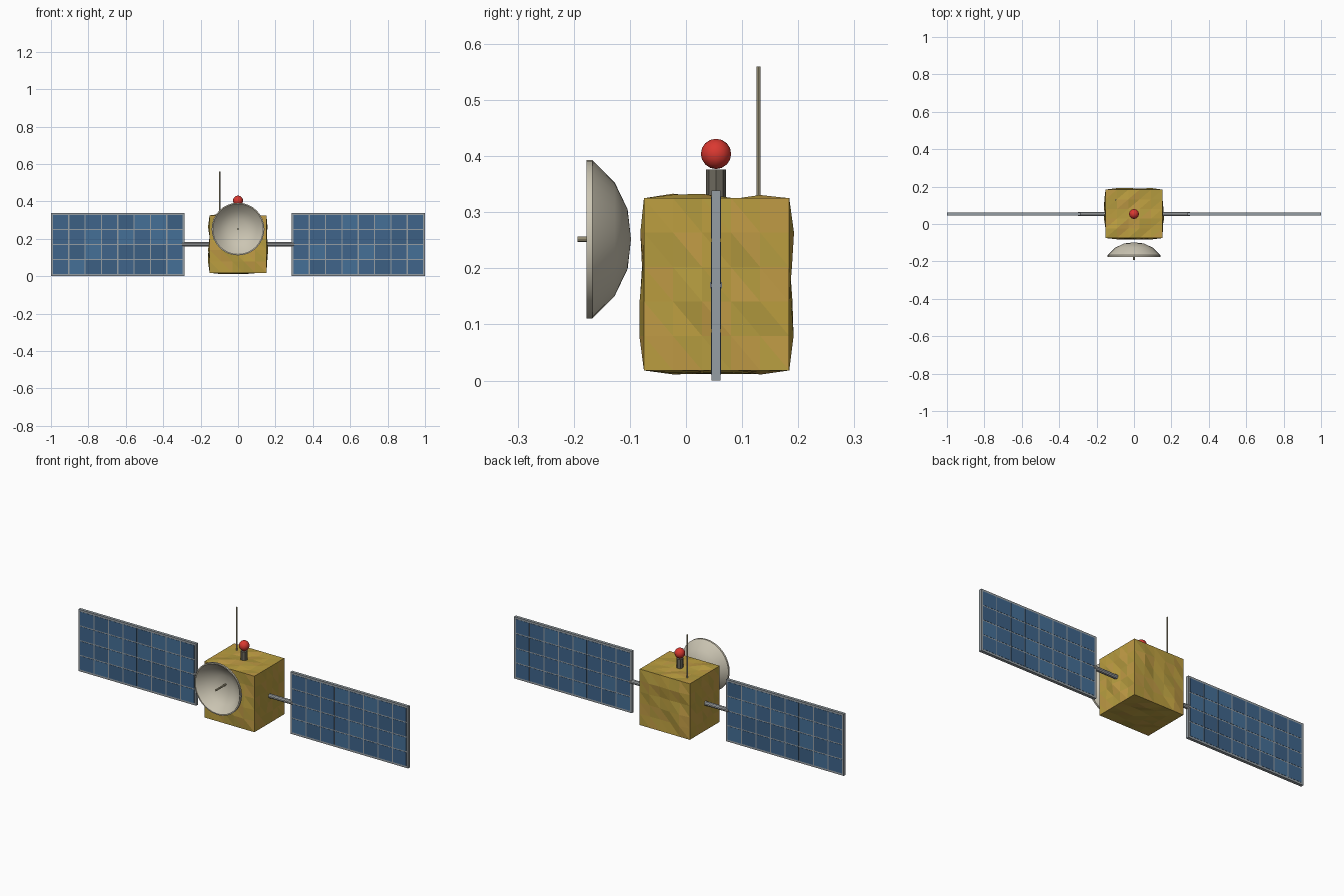
import bpy, bmesh, math, random
from mathutils import Vector, Matrix

if "Cube" in bpy.data.objects:
    bpy.data.objects.remove(bpy.data.objects["Cube"])

random.seed(4)
CY = 0.0535  # depth of the panel / mast axis


def mat(name, rgb):
    m = bpy.data.materials.new(name)
    m.diffuse_color = (*rgb, 1)
    m.use_nodes = True
    m.node_tree.nodes["Principled BSDF"].inputs["Base Color"].default_value = m.diffuse_color
    return m


GOLD = [mat("foil_a", (0.50, 0.34, 0.05)), mat("foil_b", (0.46, 0.33, 0.05)),
        mat("foil_c", (0.53, 0.33, 0.06))]
BLUE = [mat("cell_a", (0.05, 0.13, 0.26)), mat("cell_b", (0.06, 0.16, 0.31)),
        mat("cell_c", (0.045, 0.115, 0.23))]
FRAME = mat("frame_grey", (0.30, 0.34, 0.37))
METAL = mat("boom_metal", (0.40, 0.42, 0.43))
CREAM = mat("dish_cream", (0.60, 0.56, 0.45))
BRASS = mat("antenna_brass", (0.48, 0.43, 0.28))
DARK = mat("mast_dark", (0.15, 0.14, 0.11))
RED = mat("beacon_red", (0.70, 0.04, 0.03))


def finish(name, bm, mats):
    me = bpy.data.meshes.new(name)
    bm.to_mesh(me)
    bm.free()
    for m in mats:
        me.materials.append(m)
    ob = bpy.data.objects.new(name, me)
    bpy.context.collection.objects.link(ob)
    return ob


def box(bm, lo, hi, slot=0):
    lo, hi = Vector(lo), Vector(hi)
    M = Matrix.Translation((lo + hi) / 2) @ Matrix.Diagonal((*(hi - lo), 1))
    vs = bmesh.ops.create_cube(bm, size=1, matrix=M)["verts"]
    for f in {f for v in vs for f in v.link_faces}:
        f.material_index = slot


def rod(name, a, b, r, sides, m):
    a, b = Vector(a), Vector(b)
    rot = (b - a).to_track_quat('Z', 'Y').to_matrix().to_4x4()
    bm = bmesh.new()
    bmesh.ops.create_cone(bm, cap_ends=True, segments=sides, radius1=r, radius2=r,
                          depth=(b - a).length, matrix=Matrix.Translation((a + b) / 2) @ rot)
    return finish(name, bm, [m])


# Crumpled foil body: gridded box with pinned edges and jittered faces
lo, hi = Vector((-0.152, -0.075, 0.018)), Vector((0.152, 0.184, 0.325))
bm = bmesh.new()
box(bm, lo, hi)
bmesh.ops.subdivide_edges(bm, edges=bm.edges[:], cuts=4, use_grid_fill=True)
bm.normal_update()
for v in bm.verts:
    on_side = sum(abs(v.co[i] - lo[i]) < 1e-4 or abs(v.co[i] - hi[i]) < 1e-4 for i in range(3))
    if on_side == 1:
        v.co += v.normal * random.uniform(-0.005, 0.009)
bmesh.ops.triangulate(bm, faces=bm.faces[:], quad_method='FIXED')
for f in bm.faces:
    f.material_index = random.randrange(3)
finish("foil_body", bm, GOLD)

# Solar wings: frame slab with cells on both faces, plus boom
x0, x1, z1, cols, rows, edge, gap = 0.286, 1.0, 0.339, 8, 4, 0.008, 0.006
cw, ch = (x1 - x0 - 2 * edge) / cols, (z1 - 2 * edge) / rows
for side, s in (("left", -1), ("right", 1)):
    bm = bmesh.new()
    box(bm, (min(s * x0, s * x1), CY - 0.008, 0), (max(s * x0, s * x1), CY + 0.008, z1))
    for i in range(cols):
        for j in range(rows):
            xc, zc = s * (x0 + edge + (i + 0.5) * cw), edge + (j + 0.5) * ch
            w, h = (cw - gap) / 2, (ch - gap) / 2
            box(bm, (xc - w, CY - 0.009, zc - h), (xc + w, CY + 0.009, zc + h),
                random.choice((1, 1, 2, 3)))
    finish(side + "_solar_panel", bm, [FRAME] + BLUE)
    rod(side + "_panel_boom", (s * 0.14, CY, 0.17), (s * 0.30, CY, 0.17), 0.0115, 10, METAL)

# Dish: outer and inner bowl turned round the y axis
profile = [(0, -0.098), (0.053, -0.104), (0.101, -0.127), (0.131, -0.150), (0.141, -0.167), (0.141, -0.177),
           (0.135, -0.177), (0.127, -0.158), (0.098, -0.135), (0.052, -0.113), (0, -0.107)]
profile.pop(3)
profile.pop(6)
bm = bmesh.new()
vs = [bm.verts.new((r, y, 0.252)) for r, y in profile]
es = [bm.edges.new(p) for p in zip(vs, vs[1:])]
bmesh.ops.spin(bm, geom=vs + es, cent=(0, 0, 0.252), axis=(0, 1, 0),
               angle=math.tau, steps=32, use_merge=False)
bmesh.ops.remove_doubles(bm, verts=bm.verts[:], dist=1e-4)
bmesh.ops.recalc_face_normals(bm, faces=bm.faces[:])
dish = finish("dish", bm, [CREAM])
rod("dish_feed", (0, -0.105, 0.252), (0, -0.193, 0.252), 0.005, 8, BRASS)

# Roof fittings: whip antenna, beacon mast and beacon
rod("whip_antenna", (-0.098, 0.129, 0.31), (-0.098, 0.129, 0.56), 0.0038, 8, BRASS)
rod("beacon_mast", (0, CY, 0.315), (0, CY, 0.376), 0.018, 8, DARK)
bm = bmesh.new()
bmesh.ops.create_uvsphere(bm, u_segments=12, v_segments=8, radius=0.027,
                          matrix=Matrix.Translation((0, CY, 0.404)))
beacon = finish("beacon", bm, [RED])

# Smooth shading on the round dish and beacon
for ob in (dish, beacon):
    bpy.ops.object.select_all(action='DESELECT')
    ob.select_set(True)
    bpy.context.view_layer.objects.active = ob
    bpy.ops.object.shade_smooth_by_angle(angle=math.radians(40))
